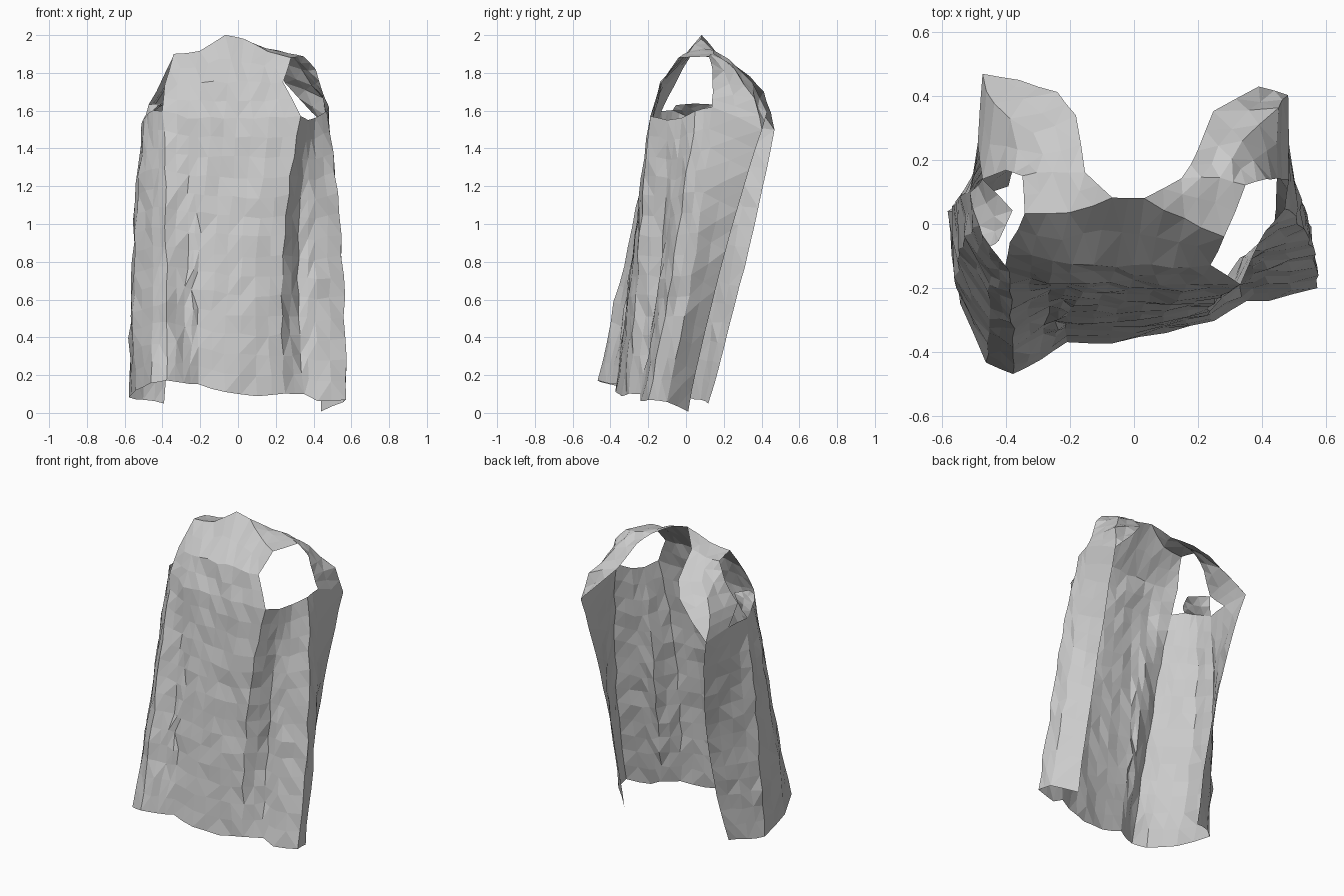
import bpy, bmesh, random
from mathutils import Vector

random.seed(4)
cube = bpy.data.objects.get("Cube")
if cube:
    bpy.data.objects.remove(cube)

cloth = bpy.data.materials.new("grey cloth")
cloth.use_nodes = True
color = (0.6, 0.6, 0.6, 1)
cloth.diffuse_color = color
cloth.node_tree.nodes["Principled BSDF"].inputs["Base Color"].default_value = color

# Outline of the hem, running from the right rear edge around the front to the left rear edge
hem = [(-.39, .12, .05), (-.5, .08, .07), (-.58, .01, .08), (-.54, -.25, .12),
       (-.46, -.43, .16), (-.38, -.47, .17), (-.29, -.42, .16), (-.21, -.37, .15),
       (-.07, -.37, .11), (.1, -.34, .09), (.25, -.3, .1), (.35, -.24, .1),
       (.42, -.24, .06), (.57, -.2, .07), (.56, -.1, .06), (.44, .01, .01)]
# Same outline at half height, in plan
waist = [(-.37, .31), (-.47, .18), (-.56, .06), (-.55, -.1), (-.45, -.24), (-.38, -.31),
         (-.27, -.27), (-.2, -.28), (-.05, -.28), (.1, -.28), (.24, -.25), (.32, -.13),
         (.41, -.12), (.55, -.06), (.53, .05), (.45, .18)]
# Same outline at the bottom of the armholes
chest = [(-.47, .47, 1.5), (-.49, .25, 1.52), (-.51, .1, 1.53), (-.49, 0, 1.57),
         (-.45, -.07, 1.6), (-.4, -.13, 1.6), (-.26, -.18, 1.56), (-.14, -.18, 1.56),
         (0, -.18, 1.56), (.16, -.19, 1.56), (.33, -.19, 1.57), (.37, -.1, 1.55),
         (.41, -.02, 1.56), (.47, .05, 1.6), (.48, .14, 1.62), (.48, .4, 1.5)]
# Front panel between the armholes, up to the neckline
yoke = [(-.39, -.06, 1.74), (-.26, -.12, 1.74), (-.12, -.13, 1.75),
        (0, -.13, 1.75), (.12, -.13, 1.75), (.24, -.13, 1.75)]
neckline = [(-.34, .03, 1.9), (-.2, .03, 1.91), (-.07, .08, 2),
            (.03, .08, 1.98), (.15, .02, 1.92), (.28, -.04, 1.88)]
# Shoulder straps, each row from the armhole edge to the neck edge
right_strap = [neckline[:3],
               [(-.35, .15, 1.88), (-.26, .16, 1.88), (-.15, .16, 1.91)],
               [(-.4, .17, 1.77), (-.32, .28, 1.78), (-.18, .34, 1.78)],
               [(-.47, .14, 1.63), (-.44, .37, 1.64), (-.24, .41, 1.7)],
               [chest[1], chest[0], (-.36, .45, 1.59)]]
left_strap = [neckline[:2:-1],
              [(.35, .12, 1.89), (.26, .15, 1.91), (.15, .14, 1.92)],
              [(.41, .14, 1.82), (.34, .26, 1.81), (.2, .23, 1.87)],
              [(.45, .14, 1.7), (.45, .36, 1.66), (.25, .35, 1.75)],
              [chest[-2], chest[-1], (.39, .43, 1.59)]]
# Loose edge of the right armhole, folded inward
armhole_flap = [chest[2:5],
                [right_strap[3][0], (-.38, .04, 1.64), (-.42, -.05, 1.63)]]

bm = bmesh.new()


def add_grid(rows, flip=False):
    """Skin a grid of points with quads."""
    verts = [[bm.verts.new(p) for p in row] for row in rows]
    for low, high in zip(verts, verts[1:]):
        for i in range(len(low) - 1):
            quad = [low[i], low[i + 1], high[i + 1], high[i]]
            bm.faces.new(quad[::-1] if flip else quad)


def drape(a, b, c, t):
    """Curve a fold line through its hem, waist and chest points."""
    a, c = Vector(a), Vector(c)
    b = Vector((b[0], b[1], (a.z + c.z) / 2))
    return a * (1 - t) * (1 - 2 * t) + b * 4 * t * (1 - t) + c * t * (2 * t - 1)


# Body with lengthwise folds
steps = 7
add_grid([[drape(a, b, c, s / steps) for a, b, c in zip(hem, waist, chest)]
          for s in range(steps + 1)])
# Upper front, shoulders and armhole flap
add_grid([chest[5:11], yoke, neckline])
add_grid(right_strap)
add_grid(left_strap, flip=True)
add_grid(armhole_flap)
bmesh.ops.remove_doubles(bm, verts=bm.verts, dist=0.001)

# Crumple the sheet into irregular flat facets
bmesh.ops.subdivide_edges(bm, edges=bm.edges[:], cuts=1, use_grid_fill=True)
for v in bm.verts:
    size = 0.003 if v.is_boundary else 0.008
    v.co += Vector([random.uniform(-size, size) for _ in range(3)])
bmesh.ops.triangulate(bm, faces=bm.faces[:], quad_method='SHORT_EDGE')

mesh = bpy.data.meshes.new("sleeveless_garment")
bm.to_mesh(mesh)
bm.free()
mesh.materials.append(cloth)
garment = bpy.data.objects.new("sleeveless_garment", mesh)
bpy.context.collection.objects.link(garment)
